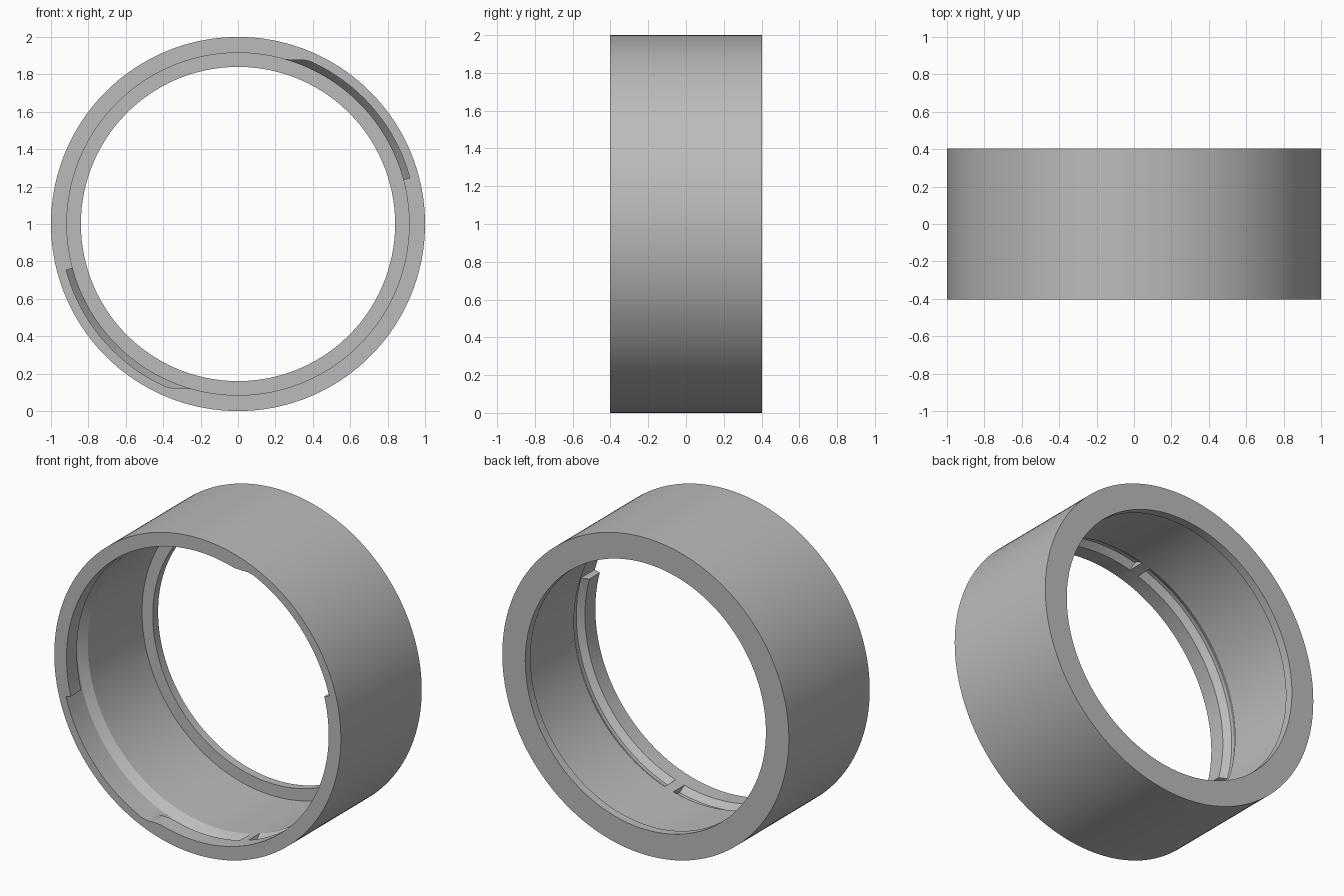
import bpy, bmesh, math

cube = bpy.data.objects.get("Cube")
if cube:
    bpy.data.objects.remove(cube)

# Main dimensions
OUTER, BORE, GROOVE, REAR_LIP = 1.0, 0.915, 0.951, 0.84
FRONT, BACK = -0.403, 0.403
SLOT_START, SLOT_END = 15, 75      # entry slot in the front lip, degrees
STOP_START, STOP_END = 104, 108    # stop block inside the groove
EPS = 0.04

grey = bpy.data.materials.new("plain_grey")
grey.use_nodes = True
color = (0.5, 0.5, 0.5, 1)
grey.diffuse_color = color
grey.node_tree.nodes["Principled BSDF"].inputs["Base Color"].default_value = color


def lip_radius(angle):
    """Front lip: opened at the slot, which runs out along a flat chord."""
    if SLOT_START < angle < SLOT_END:
        chord = 0.877 / math.cos(math.radians(90 - angle))
        return min(GROOVE, max(BORE, chord))
    return BORE


def groove_radius(angle):
    """Groove: filled in at the stop block."""
    return BORE + 0.001 if STOP_START < angle < STOP_END else GROOVE


def section(angle):
    lip, groove = lip_radius(angle), groove_radius(angle)
    return [
        (OUTER, BACK), (OUTER, FRONT),              # outer wall
        (lip, FRONT), (lip, -0.30),                 # front lip
        (groove, -0.265), (groove, -0.245),         # groove with sloped sides
        (BORE, -0.19), (BORE, 0.35),                # bore
        (REAR_LIP, 0.35), (REAR_LIP, BACK),         # rear lip
    ]


# Angles of one half turn, doubled up where the section jumps
half = {i * 2.0 for i in range(90)}
for jump in (SLOT_START, STOP_START, STOP_END):
    half.discard(float(jump))
    half.update((jump - EPS, jump + EPS))
angles = sorted(half)

# Sweep the changing section round the axis; both halves are alike
bm = bmesh.new()
rings = []
for turn in (0, 180):
    for angle in angles:
        t = math.radians(angle + turn)
        rings.append([bm.verts.new((r * math.cos(t), y, 1 + r * math.sin(t)))
                      for r, y in section(angle)])
for i, ring in enumerate(rings):
    following = rings[(i + 1) % len(rings)]
    for j in range(len(ring)):
        k = (j + 1) % len(ring)
        bm.faces.new((ring[j], ring[k], following[k], following[j]))
bmesh.ops.recalc_face_normals(bm, faces=bm.faces)

mesh = bpy.data.meshes.new("locking_ring")
bm.to_mesh(mesh)
bm.free()
mesh.materials.append(grey)
ring_object = bpy.data.objects.new("locking_ring", mesh)
bpy.context.collection.objects.link(ring_object)

# Smooth round walls, crisp edges
bpy.ops.object.select_all(action='DESELECT')
ring_object.select_set(True)
bpy.context.view_layer.objects.active = ring_object
bpy.ops.object.shade_smooth_by_angle(angle=math.radians(25))
